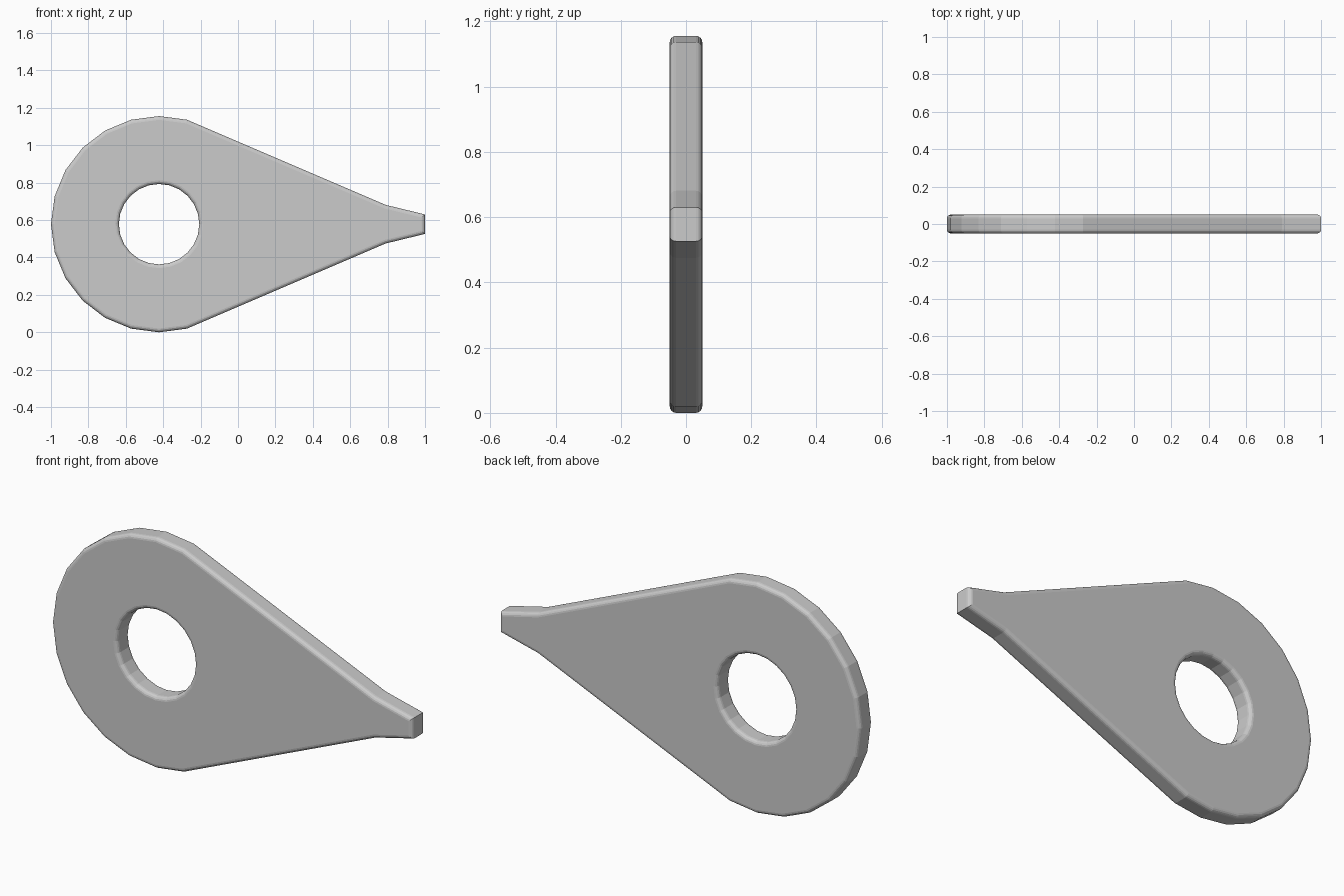
import bpy, bmesh
from math import sin, cos, radians
from mathutils import Vector

if "Cube" in bpy.data.objects:
    bpy.data.objects.remove(bpy.data.objects["Cube"])

CX, CZ = -0.422, 0.578       # centre of the round end
HALF, BEVEL, STEPS = 0.05, 0.02, 4


def arc(radius, start, stop):
    return [Vector((CX + radius * cos(radians(a)), CZ + radius * sin(radians(a))))
            for a in range(start, stop, 15)]


def inset(points, d):
    """Mitred inset of a counter-clockwise outline (negative d grows it)."""
    result = []
    for i, p in enumerate(points):
        a = (p - points[i - 1]).normalized()
        b = (points[(i + 1) % len(points)] - p).normalized()
        na, nb = Vector((-a.y, a.x)), Vector((-b.y, b.x))
        result.append(p + (na + nb) * d / (1 + na.dot(nb)))
    return result


def wall(bm, outline, direction):
    """Rounded rim wall; returns the front and back boundary edges."""
    quarter = [(BEVEL * (1 - cos(radians(90 * i / STEPS))),
                HALF - BEVEL + BEVEL * sin(radians(90 * i / STEPS)))
               for i in range(STEPS + 1)]
    sections = [(d, -y) for d, y in reversed(quarter)] + quarter
    rings = [[bm.verts.new((p.x, y, p.y)) for p in inset(outline, d * direction)]
             for d, y in sections]
    n = len(outline)
    for r0, r1 in zip(rings, rings[1:]):
        for i in range(n):
            j = (i + 1) % n
            bm.faces.new((r0[i], r0[j], r1[j], r1[i]))
    return [[bm.edges.get((r[i], r[(i + 1) % n])) for i in range(n)]
            for r in (rings[0], rings[-1])]


# Teardrop outline: round end, straight taper, narrow tip
tip = [(0.79, 0.103), (1.0, 0.052)]
outer = arc(0.578, 75, 286)
outer += [Vector((x, CZ - h)) for x, h in tip]
outer += [Vector((x, CZ + h)) for x, h in reversed(tip)]
hole = arc(0.215, 0, 360)

bm = bmesh.new()
outer_edges = wall(bm, outer, 1)
hole_edges = wall(bm, hole, -1)

# Flat front and back faces around the hole
for a, b in zip(outer_edges, hole_edges):
    bmesh.ops.triangle_fill(bm, use_beauty=True, edges=a + b)
bmesh.ops.recalc_face_normals(bm, faces=bm.faces)

mesh = bpy.data.meshes.new("teardrop_plate")
bm.to_mesh(mesh)
bm.free()
plate = bpy.data.objects.new("teardrop_plate", mesh)
bpy.context.collection.objects.link(plate)
